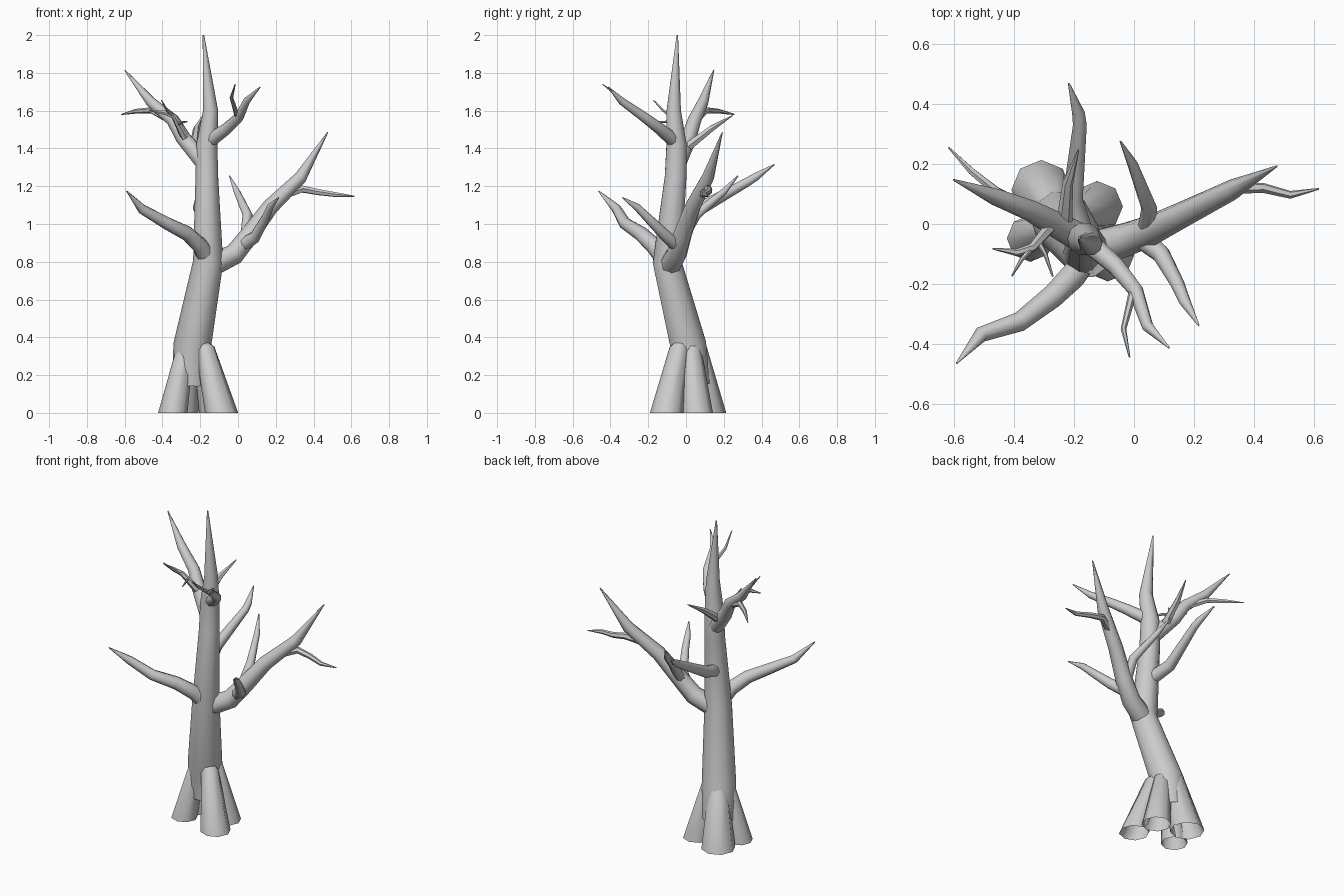
import bpy, bmesh, math
from mathutils import Vector

if "Cube" in bpy.data.objects:
    bpy.data.objects.remove(bpy.data.objects["Cube"])

def tube(name, path, radii, sides=8, flat_start=False):
    """Open-bottomed tube through the path points."""
    bm = bmesh.new()
    rings, u = [], Vector((1, 0, 0))
    n = len(path)
    for i, p in enumerate(path):
        a = (p - path[max(i - 1, 0)]).normalized()
        b = (path[min(i + 1, n - 1)] - p).normalized()
        t = (a + b).normalized()
        if i == 0:
            if flat_start:
                t = Vector((0, 0, 1))
            if abs(t.x) > 0.8:
                u = Vector((0, 1, 0))
        u = (u - t * u.dot(t)).normalized()
        v = t.cross(u)
        angles = [2 * math.pi * k / sides for k in range(sides)]
        rings.append([bm.verts.new(p + radii[i] * (u * math.cos(w) + v * math.sin(w)))
                      for w in angles])
    for r0, r1 in zip(rings, rings[1:]):
        for k in range(sides):
            j = (k + 1) % sides
            bm.faces.new((r0[k], r0[j], r1[j], r1[k]))
    bm.faces.new(rings[-1])
    me = bpy.data.meshes.new(name)
    bm.to_mesh(me)
    bm.free()
    ob = bpy.data.objects.new(name, me)
    bpy.context.collection.objects.link(ob)
    bpy.ops.object.select_all(action='DESELECT')
    ob.select_set(True)
    bpy.context.view_layer.objects.active = ob
    bpy.ops.object.shade_smooth_by_angle(angle=math.radians(50))

def at_height(path, z):
    """Point on a rising path at height z."""
    for a, b in zip(path, path[1:]):
        if a.z <= z <= b.z:
            return a.lerp(b, (z - a.z) / (b.z - a.z))
    return path[-1].copy()

def grow(name, parent, z, radius, *points, sides=8):
    """Branch leaving its parent at height z, tapering steadily, then to a sharp tip."""
    path = [at_height(parent, z)] + [Vector(p) for p in points]
    dist = [0]
    for a, b in zip(path, path[1:]):
        dist.append(dist[-1] + (b - a).length)
    radii = [radius * (1 - 0.62 * d / dist[-1]) for d in dist]
    radii[-1] = 0.003
    tube(name, path, radii, sides)
    return path

# Trunk
trunk = [Vector(p) for p in ((-.25, .03, .15), (-.242, .012, .36), (-.158, -.1, .8),
                             (-.165, -.055, 1.25), (-.165, -.05, 1.42),
                             (-.145, -.065, 1.6), (-.183, -.046, 2))]
tube("trunk", trunk, (.1, .1, .08, .06, .056, .04, .004), 10)

# Flared roots, leaning in to the trunk and open underneath
for name, x, y, r in (("front_root", -.087, -.103, .088), ("left_root", -.345, -.048, .078),
                      ("back_root", -.308, .113, .1), ("right_root", -.122, .058, .085)):
    foot, core = Vector((x, y, 0)), Vector((-.235, .01, .43))
    knee = foot.lerp(core, .58)
    knee.z = .33
    tube(name, [foot, knee, foot.lerp(core, .9)], (r, r * .6, .03), 8, True)

# Main branches
right = grow("right_branch", trunk, .77, .062, (-.02, -.05, .84), (.06, -.02, .94),
             (.17, .035, 1.09), (.33, .115, 1.245), (.475, .192, 1.485))
grow("front_left_branch", trunk, .8, .05, (-.2, -.17, .885), (-.27, -.24, .95),
     (-.38, -.325, 1.005), (-.51, -.368, 1.08), (-.59, -.463, 1.175))
grow("back_branch", trunk, 1.03, .042, (-.205, .08, 1.085), (-.18, .33, 1.225),
     (-.185, .37, 1.25), (-.217, .468, 1.315))
left = grow("upper_left_branch", trunk, 1.31, .05, (-.29, .015, 1.455),
            (-.345, .045, 1.55), (-.46, .09, 1.645), (-.6, .147, 1.815))
front = grow("upper_front_branch", trunk, 1.43, .038, (-.06, -.14, 1.505), (.005, -.22, 1.565),
             (.045, -.34, 1.65), (.117, -.412, 1.725))

# Side branches of the right branch
grow("right_outer_twig", right, 1.15, .025, (.34, .12, 1.185), (.43, .12, 1.168),
     (.52, .097, 1.155), (.615, .117, 1.147), sides=6)
grow("right_front_twig", right, .88, .037, (.09, -.1, .93), (.145, -.2, 1.03),
     (.17, -.26, 1.09), (.215, -.337, 1.14))
grow("right_back_twig", right, .92, .033, (.05, .055, 1.05), (-.005, .2, 1.17),
     (-.045, .275, 1.255))

# Twigs of the upper branches
grow("left_outer_twig", left, 1.54, .022, (-.46, .11, 1.602), (-.54, .175, 1.597),
     (-.617, .255, 1.58), sides=6)
grow("left_back_twig", left, 1.39, .028, (-.22, .135, 1.505), (-.185, .247, 1.575), sides=6)
fork = grow("left_front_twig", left, 1.43, .023, (-.34, -.08, 1.57), (-.39, -.095, 1.59),
            (-.47, -.082, 1.6), sides=6)
grow("fork_twig_a", fork, 1.57, .01, (-.375, -.12, 1.6), (-.405, -.172, 1.655), sides=6)
grow("fork_twig_b", fork, 1.53, .01, (-.295, -.1, 1.54), (-.27, -.175, 1.542), sides=6)
grow("front_top_twig", front, 1.56, .015, (-.035, -.35, 1.67), (-.015, -.442, 1.74), sides=6)
